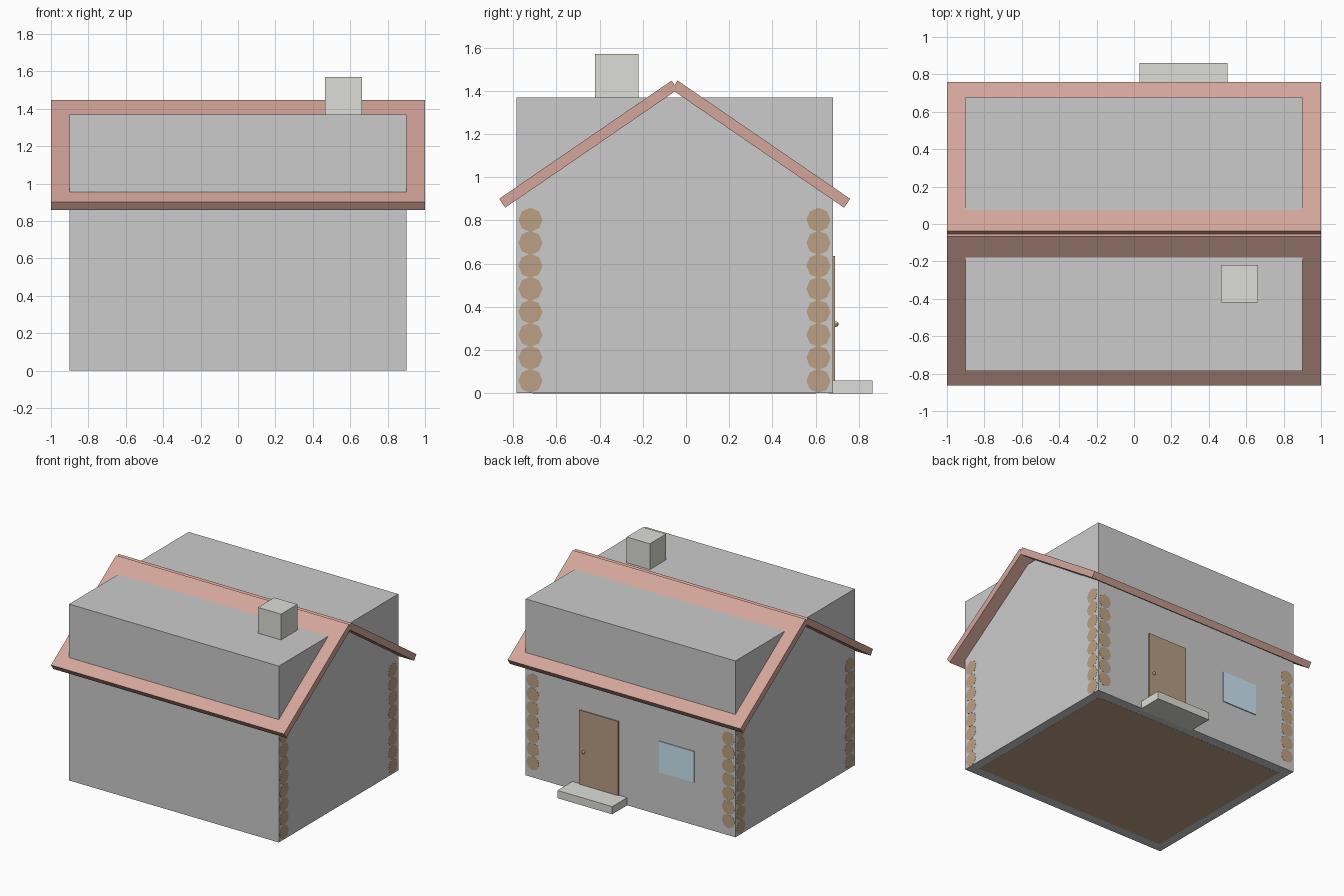
import bpy, math
from mathutils import Matrix

if "Cube" in bpy.data.objects:
    bpy.data.objects.remove(bpy.data.objects["Cube"])

def material(name, rgb):
    m = bpy.data.materials.new(name)
    m.diffuse_color = (*rgb, 1)
    m.use_nodes = True
    m.node_tree.nodes["Principled BSDF"].inputs["Base Color"].default_value = m.diffuse_color
    return m

WOOD = material("log_wood", (0.50, 0.35, 0.23))
DOOR = material("door_wood", (0.48, 0.34, 0.23))
ROOF = material("roof_red", (0.66, 0.38, 0.32))
GLASS = material("glass", (0.60, 0.80, 0.90))
STONE = material("stone", (0.72, 0.73, 0.68))
BRASS = material("brass", (0.75, 0.60, 0.25))

def finish(name, mat):
    o = bpy.context.object
    o.name = name
    if mat:
        o.data.materials.append(mat)
    return o

def box(name, x, y, z, mat=None):
    """Box from (min, max) pairs."""
    bpy.ops.mesh.primitive_cube_add(size=1)
    o = finish(name, mat)
    lo, hi = zip(x, y, z)
    size = [b - a for a, b in zip(lo, hi)]
    mid = [(a + b) / 2 for a, b in zip(lo, hi)]
    o.data.transform(Matrix.Translation(mid) @ Matrix.Diagonal((*size, 1)))
    return o

def log(name, length, loc, rot):
    bpy.ops.mesh.primitive_cylinder_add(vertices=8, radius=0.056, depth=length,
                                        location=loc, rotation=rot)
    return finish(name, WOOD)

# Solid wall volume and floor
box("walls", (-0.9, 0.9), (-0.785, 0.68), (0.001, 1.37))
box("floor", (-0.83, 0.83), (-0.71, 0.605), (0, 0.04), WOOD)

# Stacked logs: long ones along x, half-step offset ones along y
STEP = 0.1064
for i in range(8):
    for side, y in (("front", -0.72), ("back", 0.613)):
        log(f"{side}_log_{i}", 1.802, (0, y, 0.058 + i * STEP), (0, math.pi / 2, 0))
for i in range(7):
    for side, x in (("left", -0.84), ("right", 0.84)):
        log(f"{side}_log_{i}", 1.464, (x, -0.051, 0.111 + i * STEP), (math.pi / 2, 0, 0))

# Roof slabs: one cross-section mirrored about the ridge line
RIDGE = -0.0525
profile = [(0.812, 0.900), (0.784, 0.859), (-0.014, 1.406), (0.014, 1.447)]
for side, s in (("front", -1), ("back", 1)):
    pts = [(x, RIDGE + s * d, z) for x in (-1, 1) for d, z in profile]
    faces = [(0, 1, 2, 3), (7, 6, 5, 4)]
    faces += [(i, i + 4, (i + 1) % 4 + 4, (i + 1) % 4) for i in range(4)]
    if s > 0:
        faces = [f[::-1] for f in faces]
    me = bpy.data.meshes.new(f"{side}_roof")
    me.from_pydata(pts, [], [f[::-1] for f in faces])
    me.materials.append(ROOF)
    o = bpy.data.objects.new(f"{side}_roof", me)
    bpy.context.collection.objects.link(o)
    # consistent outward normals
    import bmesh
    bm = bmesh.new()
    bm.from_mesh(me)
    bmesh.ops.recalc_face_normals(bm, faces=bm.faces)
    bm.to_mesh(me)
    bm.free()

# Chimney and doorstep
box("chimney", (0.465, 0.663), (-0.42, -0.22), (1.1, 1.57), STONE)
box("doorstep", (0.03, 0.5), (0.66, 0.862), (0, 0.06), STONE)

# Door, knob and window on the back wall
box("door", (0.1, 0.435), (0.65, 0.689), (0.06, 0.635), DOOR)
box("window", (-0.55, -0.25), (0.65, 0.687), (0.335, 0.575), GLASS)
bpy.ops.mesh.primitive_uv_sphere_add(segments=8, ring_count=6, radius=0.013,
                                     location=(0.395, 0.693, 0.32))
finish("door_knob", BRASS)
